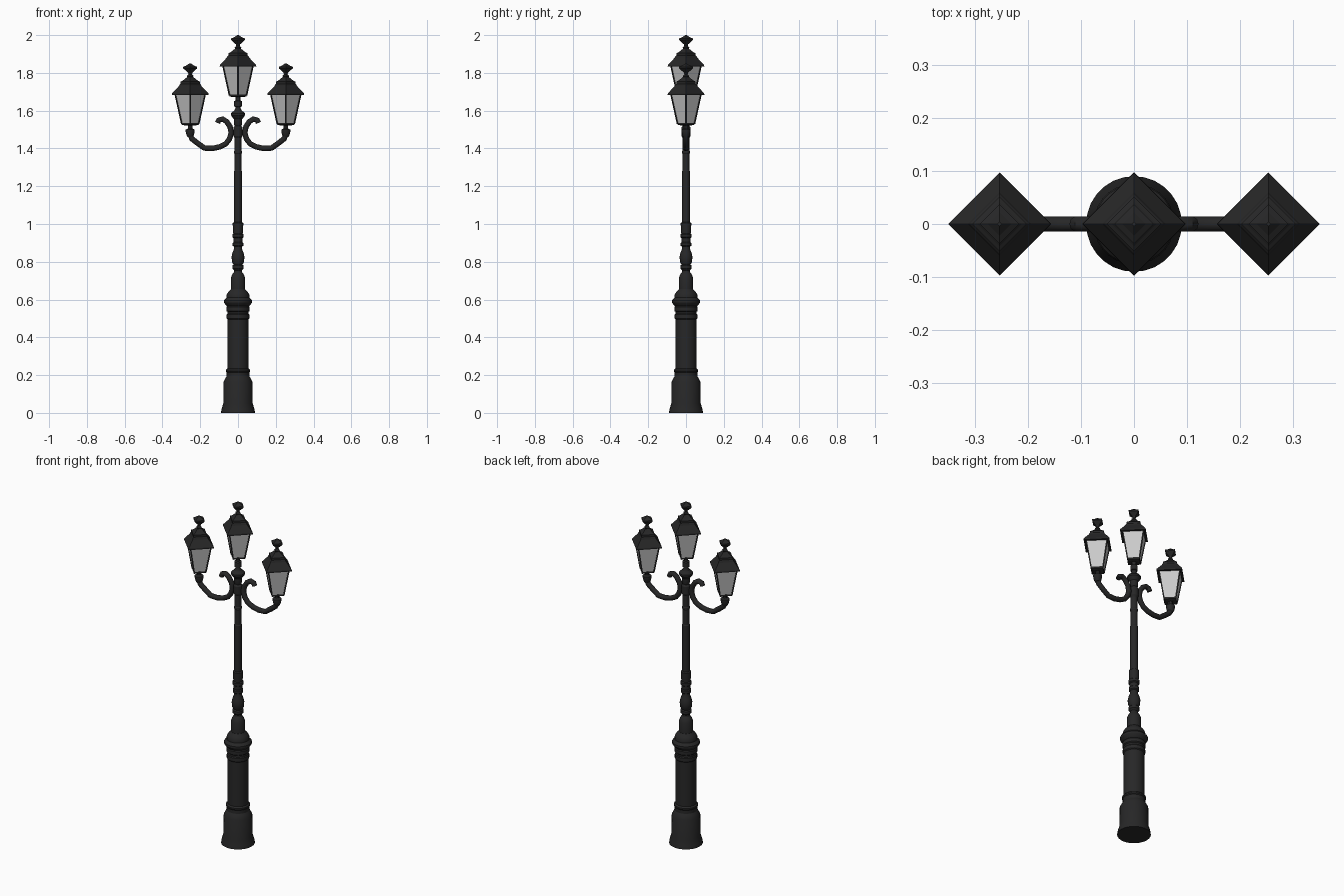
import bpy, bmesh, math

if "Cube" in bpy.data.objects:
    bpy.data.objects.remove(bpy.data.objects["Cube"])

def material(name, v):
    m = bpy.data.materials.new(name)
    m.diffuse_color = (v, v, v * 1.02, 1)
    m.use_nodes = True
    m.node_tree.nodes["Principled BSDF"].inputs["Base Color"].default_value = m.diffuse_color
    return m

IRON = material("dark_iron", 0.02)
GLASS = material("frosted_glass", 0.55)

def finish(name, bm, mat, loc=(0, 0, 0), smooth=None):
    bmesh.ops.recalc_face_normals(bm, faces=bm.faces)
    me = bpy.data.meshes.new(name)
    bm.to_mesh(me)
    bm.free()
    me.materials.append(mat)
    if smooth:
        me.shade_smooth()
        me.set_sharp_from_angle(angle=math.radians(smooth))
    ob = bpy.data.objects.new(name, me)
    ob.location = loc
    bpy.context.collection.objects.link(ob)
    return ob

def skin_rings(bm, rings, caps=True):
    for a, b in zip(rings, rings[1:]):
        n = len(a)
        for i in range(n):
            bm.faces.new((a[i], a[(i + 1) % n], b[(i + 1) % n], b[i]))
    if caps:
        bm.faces.new(rings[0])
        bm.faces.new(rings[-1])

# Stack of regular polygons following a (radius, height) profile
def turned(name, profile, sides, mat=IRON, loc=(0, 0, 0), smooth=None, caps=True):
    bm = bmesh.new()
    rings = [[bm.verts.new((r * math.cos(2 * math.pi * i / sides),
                            r * math.sin(2 * math.pi * i / sides), z))
              for i in range(sides)] for r, z in profile]
    skin_rings(bm, rings, caps)
    return finish(name, bm, mat, loc, smooth)

# Tube of round section along a path in the xz plane
def arm(name, path, radius, side, sides=10):
    bm = bmesh.new()
    rings = []
    for k, (x, z) in enumerate(path):
        x0, z0 = path[max(k - 1, 0)]
        x1, z1 = path[min(k + 1, len(path) - 1)]
        d = math.hypot(x1 - x0, z1 - z0)
        nx, nz = -(z1 - z0) / d, (x1 - x0) / d
        ring = []
        for i in range(sides):
            a = 2 * math.pi * i / sides
            c, s = radius * math.cos(a), radius * math.sin(a)
            ring.append(bm.verts.new((side * (x + nx * c), s, z + nz * c)))
        rings.append(ring)
    skin_rings(bm, rings)
    return finish(name, bm, IRON, smooth=40)

# Pedestal and lower column
turned("pedestal", [
    (.09, 0), (.087, .02), (.078, .05), (.076, .165), (.066, .185), (.06, .195),
    (.06, .215), (.064, .22), (.064, .228), (.056, .235), (.055, .495), (.06, .50),
    (.06, .52), (.056, .525), (.056, .535), (.062, .54), (.062, .56), (.058, .565),
    (.066, .572), (.074, .585), (.074, .595), (.065, .605), (.06, .61), (.06, .625),
    (.052, .64), (.04, .652), (.038, .655), (.038, .715), (.03, .735), (.022, .745)],
    28, smooth=30)

# Baluster and slim shaft
turned("shaft", [
    (.022, .74), (.02, .755), (.03, .765), (.03, .78), (.024, .785), (.032, .80),
    (.034, .825), (.03, .845), (.022, .865), (.021, .88), (.028, .885), (.028, .9),
    (.023, .905), (.023, .925), (.03, .93), (.03, .945), (.025, .95), (.028, .995),
    (.028, 1.005), (.021, 1.01), (.021, 1.28), (.018, 1.285), (.018, 1.37),
    (.021, 1.375), (.021, 1.385), (.018, 1.39), (.018, 1.455), (.024, 1.465),
    (.024, 1.51), (.018, 1.52), (.022, 1.53), (.022, 1.555), (.03, 1.565),
    (.037, 1.575), (.037, 1.585), (.028, 1.595), (.02, 1.60), (.014, 1.612),
    (.014, 1.62), (.02, 1.622), (.02, 1.65), (.012, 1.655), (.012, 1.685)],
    16, smooth=30)

# Scrolled side arms
PATH = [(.108, 1.535), (.102, 1.55), (.082, 1.556), (.06, 1.542), (.042, 1.515),
        (.036, 1.482), (.045, 1.45), (.064, 1.425), (.095, 1.409), (.135, 1.40),
        (.178, 1.402), (.213, 1.427), (.245, 1.452), (.253, 1.475)]

def lantern(tag, x, z):
    loc = (x, 0, z)   # z is the bottom of the glass
    turned(tag + "_lantern_floor", [(.03, -.008), (.045, -.004), (.047, .006)], 4, loc=loc)
    turned(tag + "_lantern_glass", [(.044, .004), (.079, .16)], 4, GLASS, loc, caps=False)
    # Corner bars
    bm = bmesh.new()
    for k in range(4):
        a = k * math.pi / 2
        rings = []
        for r, h in ((.044, 0), (.079, .16)):
            cx, cy = r * math.cos(a), r * math.sin(a)
            rings.append([bm.verts.new((cx + .005 * math.cos(a + j * math.pi / 2),
                                        cy + .005 * math.sin(a + j * math.pi / 2), h))
                          for j in range(4)])
        skin_rings(bm, rings)
    finish(tag + "_lantern_bars", bm, IRON, loc)
    # Stepped roof and crown finial
    turned(tag + "_lantern_roof", [
        (.08, .154), (.097, .154), (.096, .162), (.06, .2), (.056, .208), (.051, .212),
        (.051, .224), (.042, .228), (.036, .232), (.02, .245), (.014, .25)], 4, loc=loc)
    turned(tag + "_lantern_finial", [
        (.014, .245), (.018, .254), (.009, .262), (.012, .272), (.037, .294),
        (.037, .302), (.022, .308), (.004, .32)], 4, loc=loc)

lantern("centre", 0, 1.68)
for side, tag in ((-1, "left"), (1, "right")):
    arm(tag + "_arm", PATH, .0145, side)
    turned(tag + "_lantern_cup", [
        (.014, 1.46), (.02, 1.472), (.024, 1.49), (.024, 1.5), (.012, 1.506), (.012, 1.535)],
        12, loc=(side * .253, 0, 0), smooth=30)
    lantern(tag, side * .253, 1.53)
